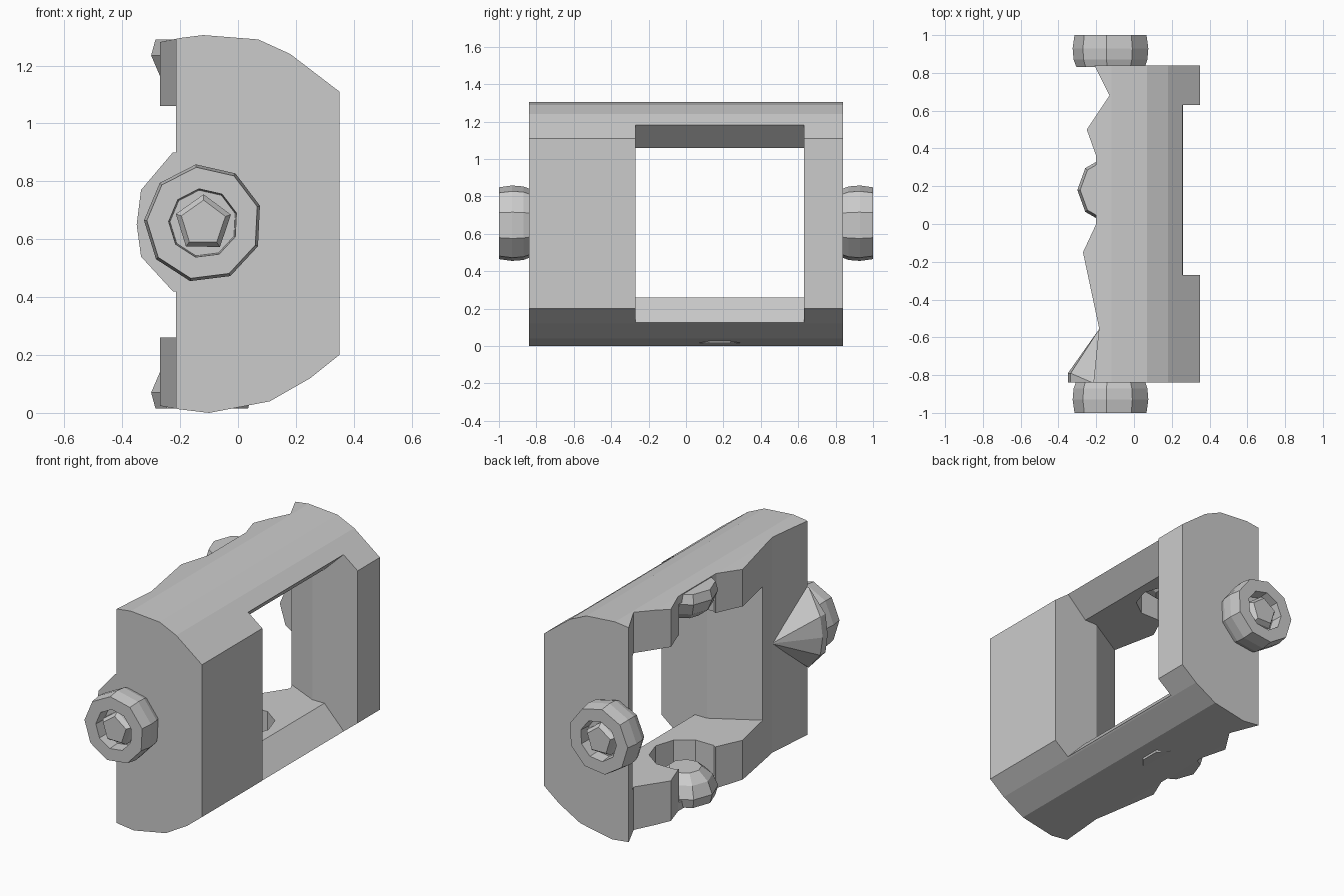
import bpy, bmesh, math
from mathutils import Vector

if "Cube" in bpy.data.objects:
    bpy.data.objects.remove(bpy.data.objects["Cube"])


def finish(bm, name):
    bmesh.ops.recalc_face_normals(bm, faces=bm.faces)
    me = bpy.data.meshes.new(name)
    bm.to_mesh(me)
    bm.free()
    ob = bpy.data.objects.new(name, me)
    bpy.context.collection.objects.link(ob)
    return ob


def prism(name, pts, offset, lift):
    """Extrude a closed profile by offset; lift maps 2D points into 3D."""
    bm = bmesh.new()
    f = bm.faces.new([bm.verts.new(lift(a, b)) for a, b in pts])
    r = bmesh.ops.extrude_face_region(bm, geom=[f])
    vs = [v for v in r["geom"] if isinstance(v, bmesh.types.BMVert)]
    bmesh.ops.translate(bm, verts=vs, vec=Vector(offset))
    return finish(bm, name)


def hull(name, pts):
    bm = bmesh.new()
    for p in pts:
        bm.verts.new(p)
    bmesh.ops.convex_hull(bm, input=bm.verts[:])
    return finish(bm, name)


def loft(name, rings):
    """Join rings of equal vertex count and cap both ends."""
    bm = bmesh.new()
    vr = [[bm.verts.new(p) for p in ring] for ring in rings]
    n = len(vr[0])
    for a, b in zip(vr, vr[1:]):
        for i in range(n):
            j = (i + 1) % n
            bm.faces.new((a[i], a[j], b[j], b[i]))
    bm.faces.new(vr[0])
    bm.faces.new(vr[-1])
    return finish(bm, name)


def boolean(ob, cutter, op):
    m = ob.modifiers.new("bool", "BOOLEAN")
    m.operation, m.solver, m.object = op, "EXACT", cutter
    cutter.hide_render = True
    bpy.context.view_layer.objects.active = ob
    bpy.ops.object.modifier_apply(modifier=m.name)
    bpy.data.objects.remove(cutter)


def circle(r, n, cx, c2, phase=0.0):
    return [(cx + r * math.cos(phase + 2 * math.pi * i / n),
             c2 + r * math.sin(phase + 2 * math.pi * i / n)) for i in range(n)]


# Housing: side profile limited by the wavy plan outline
side = [(-.30, .03), (-.20, .012), (-.10, 0), (.11, .04), (.25, .12), (.35, .20),
        (.35, 1.11), (.18, 1.24), (.07, 1.29), (-.12, 1.305), (-.20, 1.295), (-.30, 1.275)]
body = prism("housing", side, (0, 1.68, 0), lambda x, z: (x, -.84, z))
plan = [(-.215, -.84), (-.185, -.55), (-.27, -.15), (-.20, 0), (-.20, .36),
        (-.25, .50), (-.13, .68), (-.21, .84), (.5, .84), (.5, -.84)]
# the flat ends are taken from the side profile, so the outline overshoots slightly
plan = [(x, y * 1.001 if abs(y) > .8 else y) for x, y in plan]
boolean(body, prism("outline", plan, (0, 0, 2), lambda x, y: (x, y, -.3)), "INTERSECT")

# Window with sloped sills, flared toward the back
window = [(-.6, .26), (.13, .26), (.26, .125), (.26, -.2), (.6, -.2), (.6, 1.5),
          (.26, 1.5), (.26, 1.185), (.13, 1.06), (-.6, 1.06)]
boolean(body, prism("window", window, (0, .9, 0), lambda x, z: (x, -.27, z)), "DIFFERENCE")
flare = [(.05, -.27), (.05, .63), (-.21, .75), (-.5, .80), (-.5, -.50), (-.21, -.42)]
boolean(body, prism("flare", flare, (0, 0, .8), lambda x, y: (x, y, .26)), "DIFFERENCE")

# Round pocket in both bars
boolean(body, prism("pocket", circle(.195, 10, -.12, .18), (0, 0, 1.185),
                    lambda x, y: (x, y, .06)), "DIFFERENCE")

# Tapered seats inside the pockets, top and bottom
for name, sgn in (("lower_seat", 1), ("upper_seat", -1)):
    rings = []
    for r, h in ((.165, .015), (.18, .07), (.15, .14), (.09, .19)):
        z = h if sgn > 0 else 1.305 - h
        rings.append([(x, y, z) for x, y in circle(r, 9, -.12, .18, math.pi)])
    loft(name, rings)

# Pointed boss behind the -y end
arc = [(-.12, .42), (-.225, .42), (-.335, .54), (-.35, .65), (-.335, .77), (-.225, .90), (-.12, .90)]
hull("boss", [(x, -.838, z) for x, z in arc] + [(x, -.79, z) for x, z in arc[2:5]]
     + [(-.18, -.55, .66)])

# Nuts with recessed centres and studs at both ends
for name, s in (("front", -1), ("rear", 1)):
    def ring(r, y, n=9, ph=.3):
        return [(x, s * y, z) for x, z in circle(r, n, -.12, .655, ph)]
    loft(name + "_nut", [ring(.185, .83), ring(.20, .87), ring(.205, .93), ring(.195, 1.0),
                         ring(.12, 1.0), ring(.115, .93)])
    loft(name + "_stud", [ring(.10, .90, 5), ring(.10, .97, 5), ring(.08, .995, 5)])
